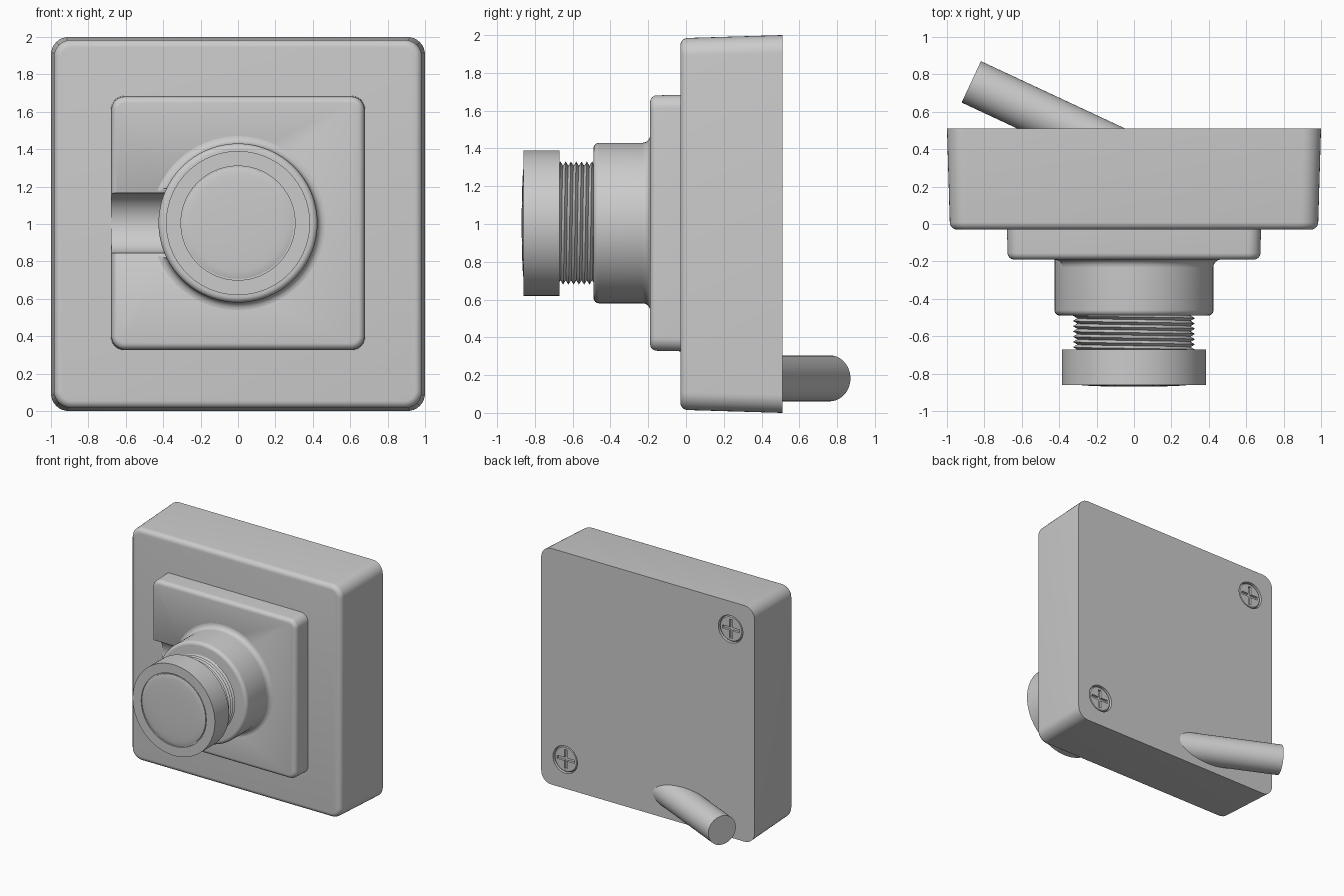
import bpy, bmesh
from math import sin, cos, pi, tau, radians
from mathutils import Vector, Matrix

if "Cube" in bpy.data.objects:
    bpy.data.objects.remove(bpy.data.objects["Cube"])

AXIS_Z = 1.005   # height of the lens axis


def finish(name, bm):
    bmesh.ops.recalc_face_normals(bm, faces=bm.faces)
    mesh = bpy.data.meshes.new(name)
    bm.to_mesh(mesh)
    bm.free()
    obj = bpy.data.objects.new(name, mesh)
    bpy.context.collection.objects.link(obj)
    return obj


def activate(obj):
    bpy.ops.object.select_all(action='DESELECT')
    obj.select_set(True)
    bpy.context.view_layer.objects.active = obj


def smooth(obj, angle=35):
    activate(obj)
    bpy.ops.object.shade_smooth_by_angle(angle=radians(angle))


def cut(obj, cutter):
    mod = obj.modifiers.new("cut", 'BOOLEAN')
    mod.operation, mod.solver, mod.object = 'DIFFERENCE', 'EXACT', cutter
    activate(obj)
    bpy.ops.object.modifier_apply(modifier=mod.name)


def bridge(bm, rings):
    for a, b in zip(rings, rings[1:]):
        for i in range(len(a)):
            j = (i + 1) % len(a)
            bm.faces.new((a[i], a[j], b[j], b[i]))


def rounded_block(name, zc, back, front, half_back, half_front, corner, fillet):
    """Tapered rounded-square block along y with a filleted front edge."""
    layers = [(back, half_back, corner)]
    for k in range(7):
        t = k / 6 * pi / 2
        inset = fillet * (1 - cos(t))
        layers.append((front + fillet * (1 - sin(t)), half_front - inset, corner - inset))
    bm = bmesh.new()
    rings = []
    for y, h, r in layers:
        ring = []
        for q, (sx, sz) in enumerate([(1, 1), (-1, 1), (-1, -1), (1, -1)]):
            for k in range(9):
                a = (q + k / 8) * pi / 2
                ring.append(bm.verts.new((sx * (h - r) + r * cos(a), y,
                                          zc + sz * (h - r) + r * sin(a))))
        rings.append(ring)
    bridge(bm, rings)
    bm.faces.new(rings[0])
    bm.faces.new(rings[-1])
    return finish(name, bm)


def lathe(name, profile, n=96, closed=False, x=0, z=AXIS_Z):
    """Revolve (radius, y) points around a y-parallel axis."""
    bm = bmesh.new()
    rings = [[bm.verts.new((x + r * sin(i * tau / n), y, z + r * cos(i * tau / n)))
              for i in range(n)] for r, y in profile]
    bridge(bm, rings + rings[:1] if closed else rings)
    if not closed:
        bm.faces.new(rings[0])
        bm.faces.new(rings[-1])
    return finish(name, bm)


def box(name, loc, size):
    bm = bmesh.new()
    bmesh.ops.create_cube(bm, size=1, matrix=Matrix.Translation(loc) @ Matrix.Diagonal((*size, 1)))
    return finish(name, bm)


# housing and raised front plate
body = rounded_block("housing", 1, 0.51, -0.03, 1.0, 0.985, 0.095, 0.04)
plate = rounded_block("front_plate", AXIS_Z, 0.02, -0.19, 0.68, 0.676, 0.07, 0.035)

# concave fillet where the barrel meets the plate
arc = [(0.465 - 0.04 * sin(t), -0.23 + 0.04 * cos(t)) for t in [k * pi / 12 for k in range(7)]]
flare = lathe("barrel_fillet", [(0.40, -0.17), (0.465, -0.17)] + arc + [(0.40, -0.23)], closed=True)

# side groove running into the barrel, with softened lips
half = [(0.16 * cos(k * pi / 24), -0.185 + 0.15 * sin(k * pi / 24)) for k in range(25)]
outline = [(0.19, -0.3), (0.185, -0.195), (0.168, -0.19)] + half + \
          [(-0.168, -0.19), (-0.185, -0.195), (-0.19, -0.3)]
bm = bmesh.new()
face = bm.faces.new([bm.verts.new((-0.9, y, AXIS_Z + z)) for z, y in outline])
ext = bmesh.ops.extrude_face_region(bm, geom=[face])
bmesh.ops.translate(bm, vec=(0.52, 0, 0),
                    verts=[v for v in ext['geom'] if isinstance(v, bmesh.types.BMVert)])
groove = finish("groove_cutter", bm)
cut(plate, groove)
cut(flare, groove)
bpy.data.objects.remove(groove)

# lens barrel with rounded front rim
rim = [(0.395 + 0.03 * cos(t), -0.46 - 0.03 * sin(t)) for t in [k * pi / 12 for k in range(7)]]
barrel = lathe("lens_barrel", [(0.425, 0.0)] + rim)

# helical thread between barrel and cap
bm = bmesh.new()
n, turns, pitch = 64, 9, 0.028
rows = []
for i in range(n * turns + 1):
    a, y = i * tau / n, -0.455 - pitch * i / n
    rows.append([bm.verts.new((r * sin(a), y - d * pitch, AXIS_Z + r * cos(a)))
                 for r, d in ((0.303, 0), (0.326, 0.5), (0.303, 1))])
for a, b in zip(rows, rows[1:]):
    for k in (0, 1):
        bm.faces.new((a[k], a[k + 1], b[k + 1], b[k]))
bmesh.ops.remove_doubles(bm, verts=bm.verts, dist=1e-5)
thread = finish("lens_thread", bm)

# focus cap with a fine seam around the lens, then the domed glass
cap = lathe("focus_cap", [(0.385, -0.67), (0.385, -0.86), (0.305, -0.86), (0.305, -0.85)])
dome = [(0.298 * cos(t), -0.858 - 0.012 * sin(t)) for t in [k * pi / 12 for k in range(6)]]
lens = lathe("lens_glass", [(0.298, -0.845)] + dome, n=32)

# two cross-head screws recessed in the back
screws = []
for i, (x, z) in enumerate([(-0.775, 1.765), (0.775, 0.245)]):
    hole = lathe("hole_cutter", [(0.115, 0.47), (0.115, 0.6)], 48, x=x, z=z)
    cut(body, hole)
    bpy.data.objects.remove(hole)
    head = lathe(f"screw_{i + 1}", [(0.108, 0.45), (0.108, 0.495), (0.1, 0.503)], 48, x=x, z=z)
    for size in ((0.16, 0.04, 0.026), (0.026, 0.04, 0.16)):
        slot = box("slot_cutter", (x, 0.503, z), size)
        cut(head, slot)
        bpy.data.objects.remove(slot)
    screws.append(head)

# cable leaving the back at a slant
tip, way = Vector((-0.87, 0.76, 0.183)), Vector((-0.906, 0.423, 0)).normalized()
bm = bmesh.new()
bmesh.ops.create_cone(bm, cap_ends=True, segments=48, radius1=0.122, radius2=0.122, depth=1.1,
                      matrix=Matrix.Translation(tip - way * 0.55)
                      @ way.to_track_quat('Z', 'Y').to_matrix().to_4x4())
cable = finish("cable", bm)

for obj in [body, plate, flare, barrel, thread, cap, lens, cable] + screws:
    smooth(obj)
